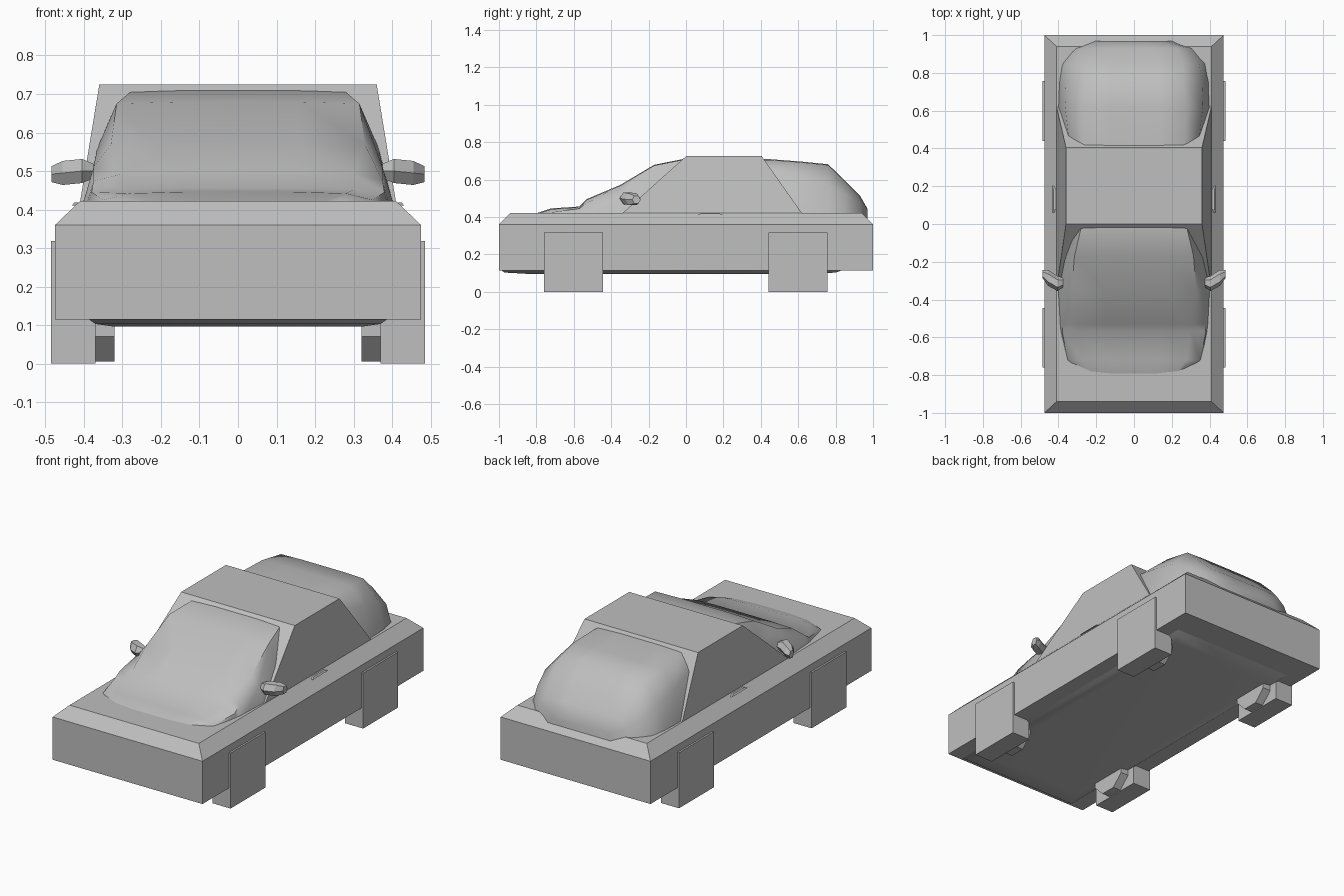
import bpy, bmesh, math
from mathutils import Matrix

if "Cube" in bpy.data.objects:
    bpy.data.objects.remove(bpy.data.objects["Cube"], do_unlink=True)

grey = bpy.data.materials.new("plain grey")
grey.use_nodes = True
COLOUR = (0.52, 0.52, 0.52, 1)
grey.diffuse_color = COLOUR
grey.node_tree.nodes["Principled BSDF"].inputs["Base Color"].default_value = COLOUR


def finish(name, bm, smooth=0):
    bmesh.ops.recalc_face_normals(bm, faces=bm.faces)
    mesh = bpy.data.meshes.new(name)
    bm.to_mesh(mesh)
    bm.free()
    mesh.materials.append(grey)
    ob = bpy.data.objects.new(name, mesh)
    bpy.context.collection.objects.link(ob)
    if smooth:
        bpy.ops.object.select_all(action='DESELECT')
        ob.select_set(True)
        bpy.context.view_layer.objects.active = ob
        bpy.ops.object.shade_smooth_by_angle(angle=math.radians(smooth))
    return ob


def loft(name, rings, smooth=0):
    """Skin a list of equal-length point rings and cap the ends."""
    bm = bmesh.new()
    loops = [[bm.verts.new(p) for p in ring] for ring in rings]
    n = len(loops[0])
    for a, b in zip(loops, loops[1:]):
        for i in range(n):
            j = (i + 1) % n
            bm.faces.new((a[i], a[j], b[j], b[i]))
    bm.faces.new(loops[0])
    bm.faces.new(loops[-1])
    return finish(name, bm, smooth)


def rect(x0, x1, y0, y1, z):
    return [(x0, y0, z), (x1, y0, z), (x1, y1, z), (x0, y1, z)]


# Lower body with chamfered shoulders, and the cabin
loft("lower_body", [rect(-.475, .475, -1, 1, .115),
                    rect(-.475, .475, -1, 1, .36),
                    rect(-.41, .41, -.94, .94, .422)])
loft("cabin", [rect(-.41, .41, -.34, .62, .42),
               rect(-.36, .36, 0, .405, .725)])

# Rounded underbody bulging slightly below the floor
loft("underbody", [rect(-.39, .39, -.99, .84, .117),
                   rect(-.37, .37, -.97, .80, .103),
                   rect(-.32, .32, -.85, .70, .096)], 60)


def shell(name, sections):
    """Smooth shell: y, top half width, top z, shoulder half width, shoulder z, base half width."""
    rings = []
    for y, wt, zt, wm, zm, wb in sections:
        half = [(wb, .39), (wm, zm), (wt, zt), (wt * .5, zt + .004)]
        ring = half + [(-x, z) for x, z in reversed(half)]
        rings.append([(x, y, z) for x, z in ring])
    return loft(name, rings, 50)


# Bonnet and windscreen shell emerging through the front
shell("windscreen_shell", [
    (-.81, .20, .412, .24, .405, .26),
    (-.72, .28, .442, .35, .425, .365),
    (-.57, .30, .452, .38, .445, .395),
    (-.53, .30, .492, .375, .475, .40),
    (-.35, .33, .568, .375, .51, .41),
    (-.17, .315, .675, .365, .56, .405),
    (-.02, .28, .705, .34, .62, .39),
    (.05, .28, .705, .34, .62, .39)])

# Rear window and tailgate shell
shell("tailgate_shell", [
    (.36, .25, .705, .32, .66, .38),
    (.45, .27, .705, .345, .64, .395),
    (.62, .28, .692, .365, .60, .405),
    (.76, .26, .678, .36, .57, .40),
    (.85, .26, .59, .345, .52, .385),
    (.93, .23, .51, .28, .47, .32),
    (.97, .12, .44, .17, .42, .20)])

for side, s in (("left", 1), ("right", -1)):
    for end, y in (("front", -.602), ("rear", .598)):
        # Block wheel
        x0, x1 = s * .37, s * .485
        loft(f"{end}_{side}_wheel", [rect(x0, x1, y - .158, y + .158, 0),
                                     rect(x0, x1, y - .158, y + .158, .318)])
        # Inner rim behind the block
        bm = bmesh.new()
        bmesh.ops.create_cone(bm, cap_ends=True, segments=8, radius1=.12,
                              radius2=.12, depth=.055,
                              matrix=Matrix.Translation((s * .348, y, .116))
                              @ Matrix.Rotation(math.pi / 2, 4, 'Y')
                              @ Matrix.Rotation(math.pi / 8, 4, 'Z'))
        finish(f"{end}_{side}_inner_rim", bm)

    # Faceted door mirror, swept back toward its tip
    rings = []
    for x, y, z, ry, rz in ((.375, -.31, .50, .025, .022), (.405, -.315, .50, .04, .036),
                            (.455, -.285, .495, .042, .036), (.484, -.265, .492, .022, .024)):
        rings.append([(s * x, y + ry * math.cos(k * math.pi / 3),
                       z + rz * math.sin(k * math.pi / 3)) for k in range(6)])
    loft(f"{side}_mirror", rings)

    # Door handle
    loft(f"{side}_handle", [rect(s * .40, s * .432, .06, .20, .41),
                            rect(s * .40, s * .425, .08, .18, .418)])
